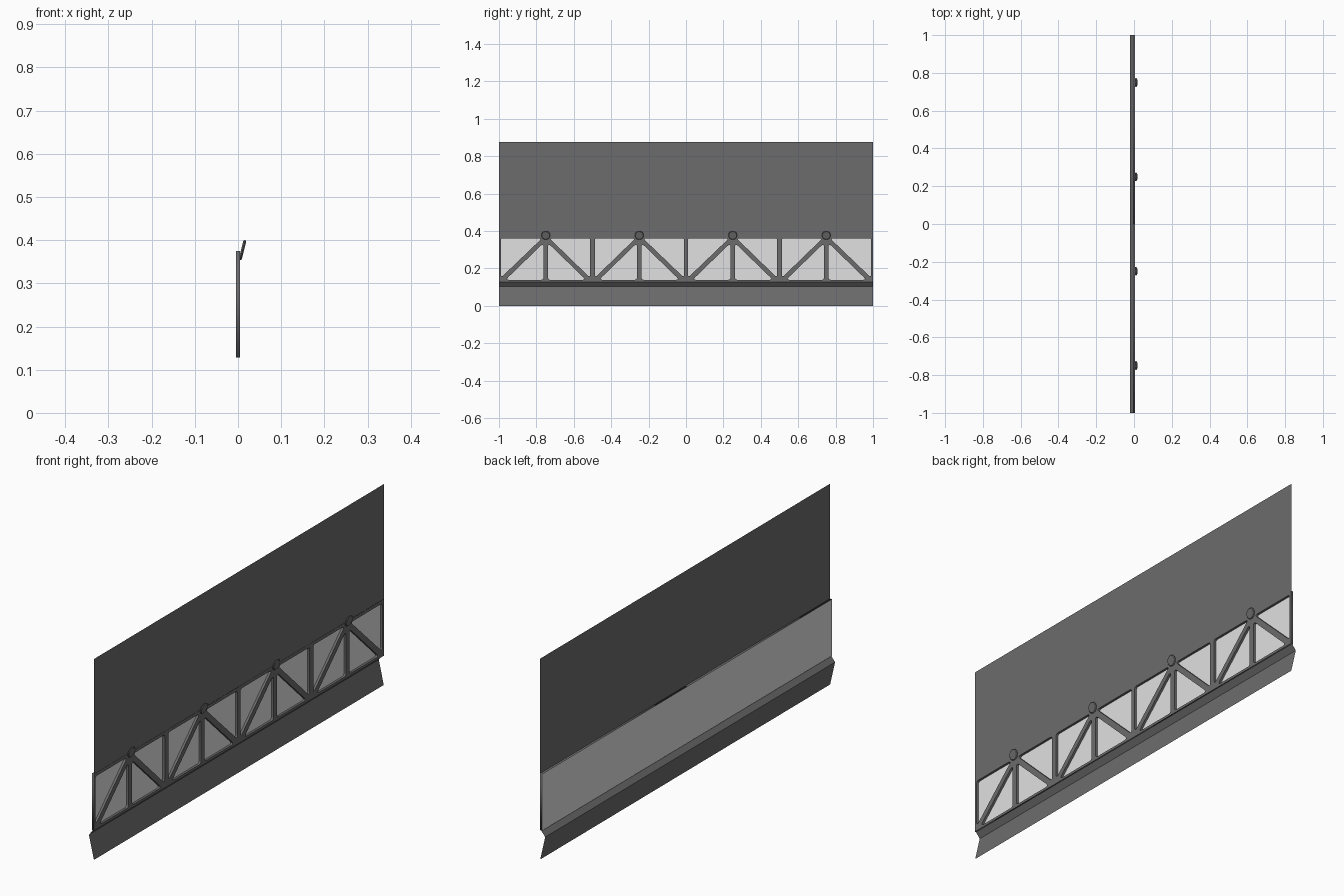
import bpy, math
from mathutils import Vector, Matrix

if "Cube" in bpy.data.objects:
    bpy.data.objects.remove(bpy.data.objects["Cube"], do_unlink=True)


def material(name, value):
    m = bpy.data.materials.new(name)
    m.use_nodes = True
    col = (value, value, value, 1)
    m.diffuse_color = col
    m.node_tree.nodes["Principled BSDF"].inputs["Base Color"].default_value = col
    return m


STEEL = material("dark grey steel", 0.15)
PANE = material("pale grey pane", 0.75)

TRUSS_LOW, TRUSS_TOP, HALF_DEPTH = 0.128, 0.375, 0.005
PANE_LOW, PANE_TOP = 0.139, 0.361
POST = 0.0125


def sheet(name, profile, mat):
    """Sweep an (x, z) profile along the full length."""
    verts = [(x, y, z) for x, z in profile for y in (-1, 1)]
    faces = [(2 * i, 2 * i + 1, 2 * i + 3, 2 * i + 2) for i in range(len(profile) - 1)]
    me = bpy.data.meshes.new(name)
    me.from_pydata(verts, [], faces)
    me.materials.append(mat)
    ob = bpy.data.objects.new(name, me)
    bpy.context.collection.objects.link(ob)
    return ob


def rounded(corners, radius=0.012, steps=4):
    """Round each corner of a polygon with a short quadratic arc."""
    out = []
    pts = [Vector(c) for c in corners]
    for i, p in enumerate(pts):
        a = (pts[i - 1] - p).normalized()
        b = (pts[(i + 1) % len(pts)] - p).normalized()
        cut = min(radius / math.tan(a.angle(b) / 2), 0.02)
        for k in range(steps + 1):
            t = k / steps
            out.append(p + a * cut * (1 - t) ** 2 + b * cut * t ** 2)
    return out


def add_loop(curve, pts):
    s = curve.splines.new("POLY")
    s.points.add(len(pts) - 1)
    for sp, p in zip(s.points, pts):
        sp.co = (p[0], p[1], 0, 1)
    s.use_cyclic_u = True


def truss(name, centre):
    """Flat truss module of two bays, cut by rounded triangular openings."""
    cu = bpy.data.curves.new(name, "CURVE")
    cu.dimensions = "2D"
    cu.fill_mode = "BOTH"
    cu.extrude = HALF_DEPTH
    lo, hi = centre - 0.5, centre + 0.5
    add_loop(cu, [(lo, TRUSS_LOW), (hi, TRUSS_LOW), (hi, TRUSS_TOP), (lo, TRUSS_TOP)])
    for bay in (centre - 0.25, centre + 0.25):
        for side in (-1, 1):
            outer = 0.25 - (POST if abs(bay + side * 0.25 - centre) < 0.1 else 0.01)
            upper = [(0.02, PANE_TOP), (outer, PANE_TOP), (outer, 0.15)]
            lower = [(POST, 0.335), (POST, PANE_LOW), (0.215, PANE_LOW)]
            for tri in (upper, lower):
                add_loop(cu, rounded([(bay + side * u, z) for u, z in tri]))
    ob = bpy.data.objects.new(name, cu)
    bpy.context.collection.objects.link(ob)
    bpy.ops.object.select_all(action="DESELECT")
    ob.select_set(True)
    bpy.context.view_layer.objects.active = ob
    bpy.ops.object.convert(target="MESH")
    ob = bpy.context.object
    # stand the flat outline up along the length
    ob.data.transform(Matrix(((0, 0, 1, 0), (1, 0, 0, 0), (0, 1, 0, 0), (0, 0, 0, 1))))
    ob.data.materials.clear()
    ob.data.materials.append(STEEL)
    return ob


def lamp(name, y):
    """Small round disc at a post head, tipped slightly downward."""
    bpy.ops.mesh.primitive_cylinder_add(
        vertices=20, radius=0.024, depth=0.007,
        location=(0.0105, y, 0.377), rotation=(0, math.radians(104), 0))
    ob = bpy.context.object
    ob.name = name
    ob.data.materials.append(STEEL)
    bev = ob.modifiers.new("rim", "BEVEL")
    bev.width = 0.003
    bev.segments = 1
    bev.limit_method = "ANGLE"


# Upper wall sheet and folded lower skirt
sheet("upper_sheet", [(0.004, TRUSS_TOP), (0.004, 0.877)], STEEL)
sheet("lower_skirt", [(0, TRUSS_LOW), (-0.02, 0.104), (0.004, 0)], STEEL)

# Pane behind the truss
sheet("back_pane", [(-0.0056, TRUSS_LOW), (-0.0056, TRUSS_TOP)], PANE)

# Truss modules
for label, centre in (("front", -0.5), ("back", 0.5)):
    truss(label + "_truss", centre)

# Discs on the bay posts
for i in range(4):
    lamp("post_disc_%d" % (i + 1), -0.75 + 0.5 * i)
